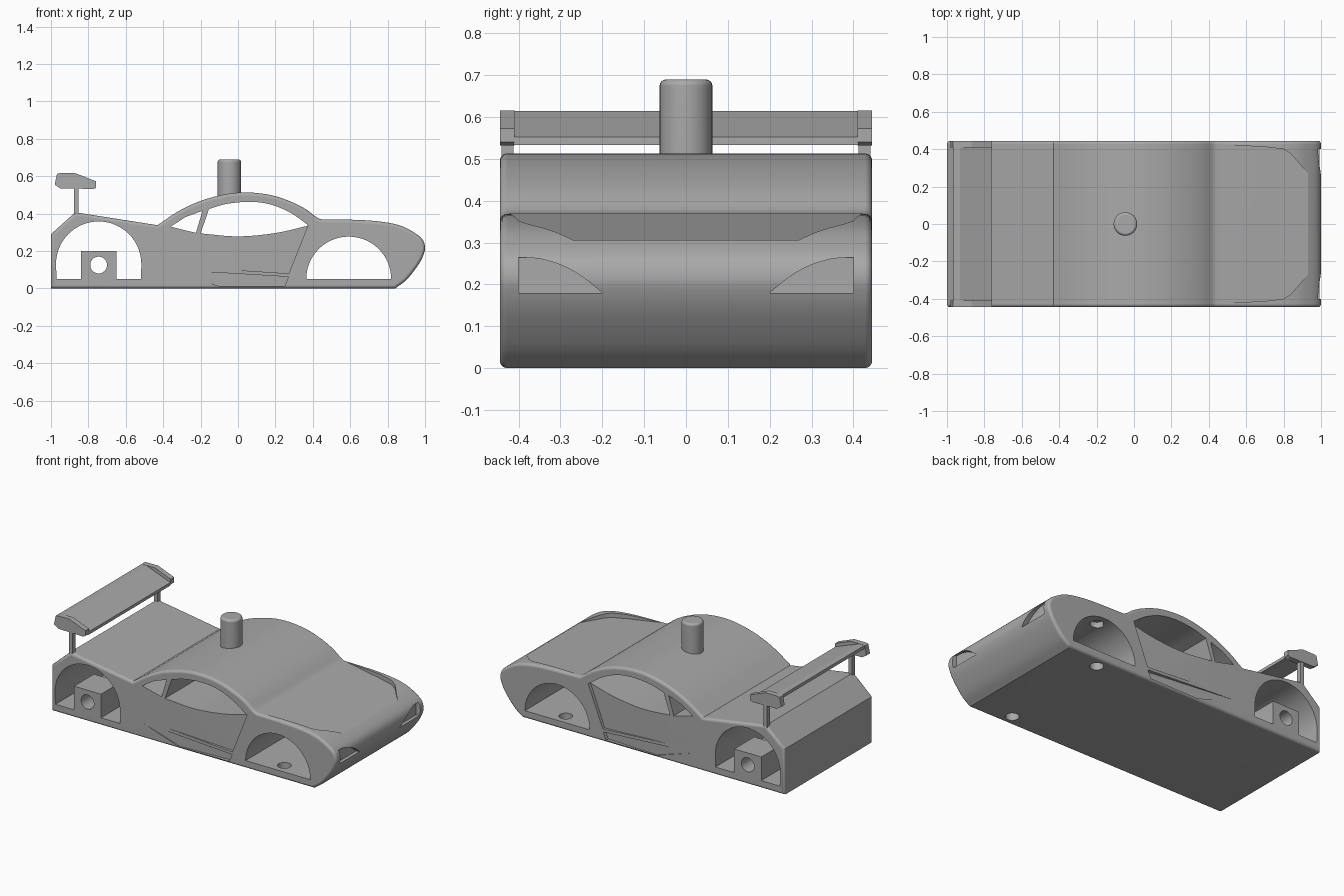
import bpy, bmesh, math
from mathutils import Vector

if "Cube" in bpy.data.objects:
    bpy.data.objects.remove(bpy.data.objects["Cube"], do_unlink=True)

grey = bpy.data.materials.new("plain grey")
grey.use_nodes = True
grey.diffuse_color = (0.4, 0.4, 0.4, 1)
grey.node_tree.nodes["Principled BSDF"].inputs["Base Color"].default_value = (0.4, 0.4, 0.4, 1)

W = 0.445  # half width of the car


def curve(points, steps=4):
    """Smooth curve through the points."""
    p = [Vector(q) for q in points]
    p = [2 * p[0] - p[1]] + p + [2 * p[-1] - p[-2]]
    out = []
    for a, b, c, d in zip(p, p[1:], p[2:], p[3:]):
        for i in range(steps):
            t = i / steps
            out.append(0.5 * (2 * b + (c - a) * t + (2 * a - 5 * b + 4 * c - d) * t * t
                              + (3 * b - a - 3 * c + d) * t ** 3))
    return [tuple(v) for v in out] + [tuple(points[-1])]


def arc(cx, cz, r, steps=32):
    return [(cx + r * math.cos(math.pi * i / steps), cz + r * math.sin(math.pi * i / steps))
            for i in range(steps + 1)]


def prism(name, outline, near, far, bevel=0):
    """Solid between two placements of one outline."""
    bm = bmesh.new()
    a = [bm.verts.new(near(u, v)) for u, v in outline]
    b = [bm.verts.new(far(u, v)) for u, v in outline]
    caps = [bm.faces.new(a), bm.faces.new(b[::-1])]
    n = len(a)
    for i in range(n):
        j = (i + 1) % n
        bm.faces.new((a[j], a[i], b[i], b[j]))
    bmesh.ops.recalc_face_normals(bm, faces=bm.faces)
    if bevel:
        rim = [e for f in caps for e in f.edges]
        bmesh.ops.bevel(bm, geom=rim, offset=bevel, segments=4, profile=0.5,
                        affect='EDGES', clamp_overlap=False)
    me = bpy.data.meshes.new(name)
    bm.to_mesh(me)
    bm.free()
    me.materials.append(grey)
    ob = bpy.data.objects.new(name, me)
    bpy.context.collection.objects.link(ob)
    return ob


def across(name, outline, y0, y1, bevel=0):
    """Side outline extruded across the car."""
    return prism(name, outline, lambda x, z: (x, y0, z), lambda x, z: (x, y1, z), bevel)


def cylinder(name, r, length, loc, rot=(0, 0, 0)):
    bpy.ops.mesh.primitive_cylinder_add(vertices=32, radius=r, depth=length, location=loc, rotation=rot)
    ob = bpy.context.object
    ob.name = name
    ob.data.materials.append(grey)
    return ob


def activate(ob):
    bpy.ops.object.select_all(action='DESELECT')
    ob.select_set(True)
    bpy.context.view_layer.objects.active = ob


def cut(ob, cutter):
    cutter.hide_render = True
    activate(ob)
    m = ob.modifiers.new("cut", 'BOOLEAN')
    m.operation, m.solver, m.object = 'DIFFERENCE', 'EXACT', cutter
    bpy.ops.object.modifier_apply(modifier=m.name)
    bpy.data.objects.remove(cutter, do_unlink=True)


def smooth(ob, angle=30):
    activate(ob)
    bpy.ops.object.shade_smooth_by_angle(angle=math.radians(angle))
    ob.modifiers.new("even shading", 'WEIGHTED_NORMAL').keep_sharp = True


# Body shell
nose = curve([(0.84, 0), (0.9, 0.045), (0.96, 0.12), (0.99, 0.175), (1, 0.22), (0.984, 0.265),
              (0.935, 0.303), (0.87, 0.335), (0.78, 0.355), (0.65, 0.366), (0.44, 0.37)])
roof = curve([(0.42, 0.38), (0.36, 0.425), (0.28, 0.465), (0.18, 0.498), (0.06, 0.513),
              (-0.06, 0.505), (-0.2, 0.468), (-0.32, 0.412), (-0.43, 0.338)])
body = across("body", [(-1, 0)] + nose + roof + [(-0.87, 0.407), (-1, 0.29)], -W, W, 0.018)

# Wheel arches and windows run right through
cut(body, across("front_arch", arc(0.592, 0.05, 0.227), -1, 1))
cut(body, across("rear_arch", [(-0.518, 0.05)] + arc(-0.745, 0.13, 0.228) + [(-0.97, 0.05)], -1, 1))
main_window = (curve([(-0.155, 0.425), (-0.06, 0.452), (0.06, 0.463), (0.17, 0.45), (0.28, 0.405), (0.375, 0.338)])
               + curve([(0.36, 0.332), (0.2, 0.296), (0.0, 0.278), (-0.2, 0.294)]))
cut(body, across("main_window", main_window, -1, 1))
cut(body, across("rear_window", [(-0.36, 0.33), (-0.225, 0.297), (-0.19, 0.415), (-0.28, 0.382)], -1, 1))

# Flat bonnet recess
bonnet = [(0.45, 0.425), (0.7, 0.412), (0.8, 0.4), (0.84, 0.375), (0.93, 0.27)]
bonnet += [(x, -y) for x, y in bonnet[::-1]]
cut(body, prism("bonnet_recess", bonnet,
                lambda x, y: (x, y, 0.3685 - 0.139 * (x - 0.48)), lambda x, y: (x, y, 0.6)))

lamp = [(0.4, 0.18), (0.4, 0.265)] + curve([(0.35, 0.262), (0.3, 0.247), (0.25, 0.22), (0.2, 0.18)])
door = [(0.375, 0.34), (0.272, 0.08), (-0.19, 0.11), (-0.19, 0.31)]
skirt = [(0.27, 0.062), (0.25, 0.014), (-0.1, 0.012), (-0.37, 0.1)]
for s in (-1, 1):
    # Headlight pockets
    cut(body, prism("lamp_pocket", lamp, lambda y, z: (0.97, s * y, z), lambda y, z: (1.1, s * y, z)))
    # Door and skirt recesses fade out towards the rear
    for name, shape, end, depth in (("door_recess", door, -0.19, 0.02), ("skirt_recess", skirt, -0.37, 0.025)):
        cut(body, prism(name, shape, lambda x, z: (x, s * 0.6, z),
                        lambda x, z: (x, s * (W + 0.0005 - depth * (x - end) / (0.3 - end)), z)))
    # Steering pin holes through the floor and into the arch
    cut(body, cylinder("pin_hole", 0.04, 0.41, (0.585, s * 0.37, 0.105)))
smooth(body)

# Rear axle blocks
for side, s in (("left", 1), ("right", -1)):
    block = across("axle_block_" + side, [(-0.84, 0.04), (-0.65, 0.04), (-0.65, 0.2), (-0.84, 0.2)],
                   s * (W - 0.2), s * W)
    cut(block, cylinder("axle_hole", 0.045, 1, (-0.745, s * W, 0.125), (math.pi / 2, 0, 0)))
    smooth(block)

# Rear wing
plate = [(-0.98, 0.555), (-0.968, 0.612), (-0.955, 0.616), (-0.87, 0.616), (-0.76, 0.573),
         (-0.76, 0.54), (-0.775, 0.532), (-0.95, 0.535)]
blade = [(-0.965, 0.614), (-0.93, 0.615), (-0.762, 0.552), (-0.762, 0.533), (-0.79, 0.533), (-0.965, 0.594)]
across("wing_blade", blade, -0.412, 0.412)
for s in (-1, 1):
    across("wing_end_plate", plate, s * 0.41, s * W)
    across("wing_post", [(-0.878, 0.38), (-0.853, 0.38), (-0.853, 0.54), (-0.878, 0.54)], s * 0.412, s * (W - 0.004))

# Roof peg
peg = cylinder("roof_peg", 0.063, 0.21, (-0.046, 0, 0.585))
activate(peg)
bev = peg.modifiers.new("rounded_top", 'BEVEL')
bev.width, bev.segments, bev.limit_method = 0.015, 4, 'ANGLE'
bpy.ops.object.modifier_apply(modifier=bev.name)
smooth(peg)
